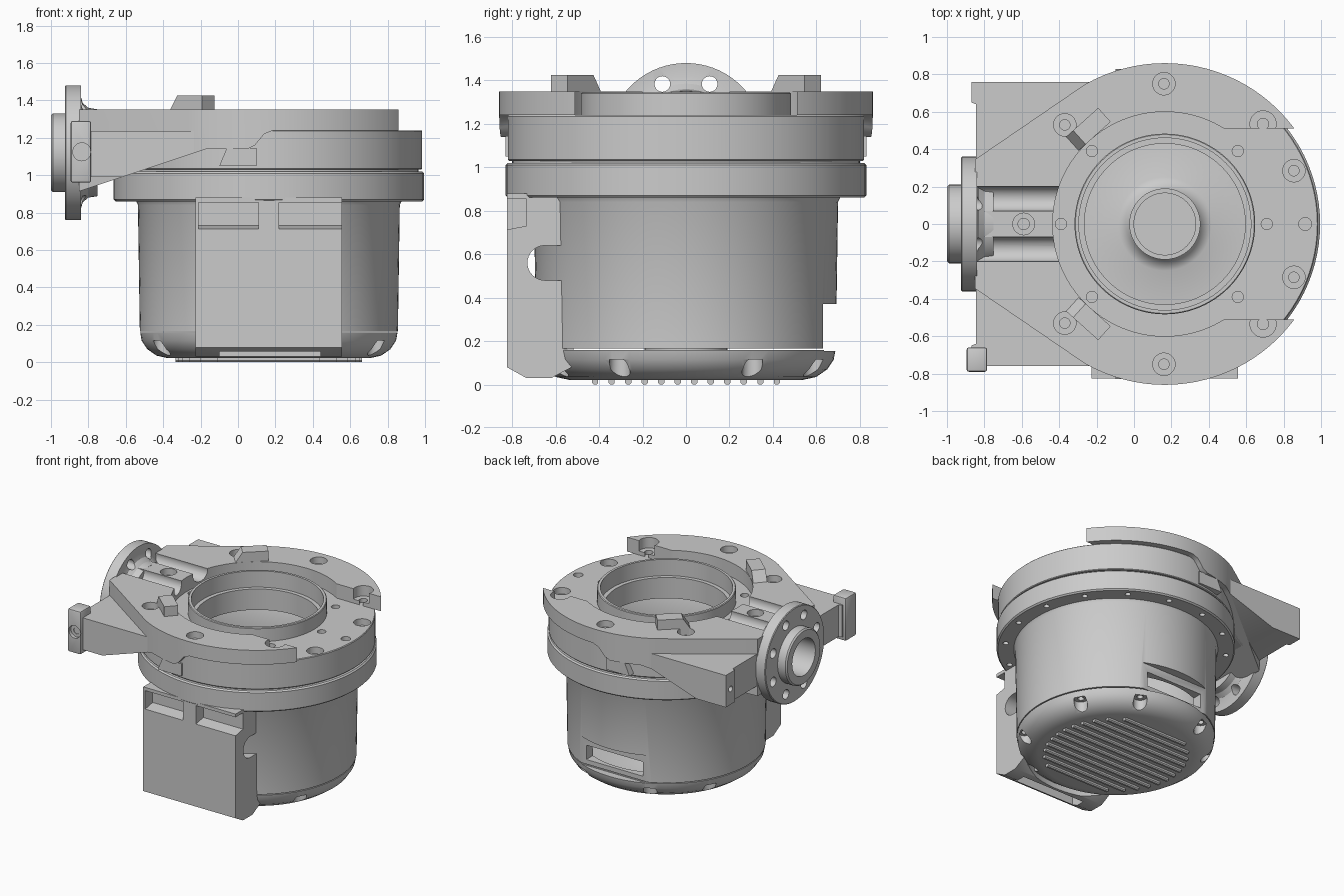
import bpy, bmesh
from math import sin, cos, pi, radians

if "Cube" in bpy.data.objects:
    bpy.data.objects.remove(bpy.data.objects["Cube"])

CX = 0.165      # vertical main axis
FZ = 1.12       # height of the horizontal side flange axis


def finish(name, bm):
    bmesh.ops.remove_doubles(bm, verts=bm.verts, dist=1e-5)
    bmesh.ops.recalc_face_normals(bm, faces=bm.faces)
    mesh = bpy.data.meshes.new(name)
    bm.to_mesh(mesh)
    bm.free()
    ob = bpy.data.objects.new(name, mesh)
    bpy.context.collection.objects.link(ob)
    return ob


def prism(name, pts, axis, a, b):
    """Extrude a 2D outline along an axis from a to b."""
    place = {'x': lambda p, h: (h, p[0], p[1]),
             'y': lambda p, h: (p[0], h, p[1]),
             'z': lambda p, h: (p[0], p[1], h)}[axis]
    bm = bmesh.new()
    lo = [bm.verts.new(place(p, a)) for p in pts]
    hi = [bm.verts.new(place(p, b)) for p in pts]
    bm.faces.new(lo)
    bm.faces.new(hi[::-1])
    n = len(pts)
    for i in range(n):
        j = (i + 1) % n
        bm.faces.new((lo[i], lo[j], hi[j], hi[i]))
    return finish(name, bm)


def box(name, x0, x1, y0, y1, z0, z1):
    return prism(name, [(x0, y0), (x1, y0), (x1, y1), (x0, y1)], 'z', z0, z1)


def arc(c, r, a0, a1, n):
    return [(c[0] + r * cos(radians(a0 + (a1 - a0) * i / n)),
             c[1] + r * sin(radians(a0 + (a1 - a0) * i / n))) for i in range(n + 1)]


def cyl(axis, c, r, a, b, n=28, name="cutter"):
    return prism(name, arc(c, r, 0, 360, n)[:-1], axis, a, b)


def revolve(name, prof, axis='z', n=96):
    """Spin a closed (radius, height) profile round the main or flange axis."""
    bm = bmesh.new()
    rings = []
    for i in range(n):
        c, s = cos(2 * pi * i / n), sin(2 * pi * i / n)
        rings.append([bm.verts.new((CX + r * c, r * s, h) if axis == 'z'
                                   else (h, r * c, FZ + r * s)) for r, h in prof])
    m = len(prof)
    for i in range(n):
        p, q = rings[i], rings[(i + 1) % n]
        for k in range(m):
            l = (k + 1) % m
            if prof[k][0] == 0 and prof[l][0] == 0:
                continue
            bm.faces.new((p[k], q[k], q[l], p[l]))
    return finish(name, bm)


def cut(ob, cutters):
    for c in cutters:
        c.hide_render = True
        mod = ob.modifiers.new("cut", 'BOOLEAN')
        mod.operation, mod.solver, mod.object = 'DIFFERENCE', 'EXACT', c
    dg = bpy.context.evaluated_depsgraph_get()
    dg.update()
    mesh = bpy.data.meshes.new_from_object(ob.evaluated_get(dg))
    ob.modifiers.clear()
    ob.data = mesh
    for c in cutters:
        bpy.data.objects.remove(c)


def bore(x, y, top, r_big, depth, r_small):
    """Counterbored vertical hole."""
    return [cyl('z', (x, y), r_big, top - depth, 1.6), cyl('z', (x, y), r_small, 1.0, 1.59)]


# motor can with its lower bolting flange
can = revolve("motor_can", [
    (.60, .165), (.69, .165), (.70, .84), (.71, .86), (.82, .86), (.83, .87), (.83, 1.01),
    (.82, 1.02), (.66, 1.02), (.64, .95), (.62, .86)])
cuts = [box("cutter", -.3, .65, .63, .9, .15, .37),
        box("cutter", CX - .24, CX + .24, .5, .7, .20, .31)]
for i in range(16):
    a = radians(11.25 + 22.5 * i)
    cuts.append(cyl('z', (CX + .77 * cos(a), .77 * sin(a)), .02, .8, .94, 16))
cut(can, cuts)

# domed bottom cap with bearing hub and screw notches
cap = revolve("bottom_cap", [
    (0, .022), (.54, .022), (.60, .035), (.65, .07), (.68, .115), (.688, .158), (.61, .158),
    (.60, .10), (.25, .08), (.21, .10), (.19, .13), (.19, .20), (.165, .20), (.165, .09), (0, .09)])
cuts = [box("cutter", -.1, .43, .63, .9, .155, .3)]
for a in (28, 65, 115, 152, 208, 245, 295, 332):
    c = (CX + .65 * cos(radians(a)), .65 * sin(radians(a)))
    cuts.append(cyl('z', c, .048, -.1, .115))
    cuts.append(cyl('z', c, .022, -.1, .15, 16))
cut(cap, cuts)

# parallel cooling ribs underneath
for i in range(12):
    y = -.418 + .076 * i
    half = (.50 ** 2 - y * y) ** .5
    prism("cooling_rib", [(y - .014, .03), (y - .014, .008), (y - .007, 0), (y + .007, 0),
                          (y + .014, .008), (y + .014, .03)], 'x', CX - half, CX + half)

# upper ring with raised centring rim
ring = revolve("upper_ring", [
    (.43, 1.06), (.62, 1.06), (.64, 1.0), (.80, 1.0), (.80, 1.03), (.815, 1.03), (.82, 1.035),
    (.82, 1.235), (.815, 1.24), (.483, 1.24), (.483, 1.34), (.478, 1.345), (.46, 1.345),
    (.46, 1.22), (.43, 1.22)])
cuts = [cyl('z', (.915, 0), .034, .95, 1.5), cyl('z', (.71, 0), .03, 1.15, 1.5),
        cyl('z', (-.39, 0), .03, 1.15, 1.5)]
for s in (1, -1):
    cuts += bore(.855, .285 * s, 1.24, .06, .05, .028)
    cuts += [cyl('z', (x, .39 * s), .03, 1.15, 1.5) for x in (.555, -.225)]
cut(ring, cuts)


# region below the curved skirt line, used to trim the carrier
def under_skirt():
    return prism("cutter", [(-1.1, .83), (-.17, 1.14), (.05, 1.14), (.09, 1.16), (.14, 1.22),
                            (.19, 1.24), (1.2, 1.24), (1.2, .5), (-1.1, .5)], 'y', -1.1, 1.1)


# raised carrier plate that narrows to the side flange
outline = arc((CX, 0), .86, -120, 120, 64) + [(-.85, .345), (-.85, -.345)]
carrier = prism("carrier_plate", outline, 'z', .8, 1.35)
cuts = [under_skirt(), cyl('z', (CX, 0), .60, .7, 1.5, 96),
        box("cutter", CX, 1.2, -.51, .51, .7, 1.5), cyl('x', (0, FZ), .14, -1.1, -.5, 40)]
for s in (1, -1):
    cuts.append(cyl('x', (.135 * s, 1.335), .066, -.85, -.3))
    for x, y in ((.16, .75), (-.37, .53)):
        cuts += bore(x, y * s, 1.35, .06, .05, .028)
    cuts += bore(.69, .535 * s, 1.35, .07, .08, .03)
cuts += bore(-.59, 0, 1.35, .058, .05, .03)
cut(carrier, cuts)

# side wings, trimmed to the same underside
for s in (1, -1):
    wing = prism("side_wing", [(-.845, .25 * s), (-.845, .64 * s), (-.87, .65 * s),
                               (-.87, .76 * s), (-.2, .76 * s), (-.3, .35 * s)], 'z', .99, 1.235)
    cut(wing, [under_skirt(), cyl('z', (CX, 0), .65, .7, 1.5, 64),
               cyl('x', (.70 * s, 1.11), .022, -1, -.75, 16)])

    # locating lug on the recess edge
    lug = prism("locating_lug", [(-.12, 1.22), (-.12, 1.35), (-.07, 1.425), (.11, 1.425),
                                 (.11, 1.22)], 'y', -.05, .05)
    lug.location = (-.24, .51 * s, 0)
    lug.rotation_euler = (0, 0, radians(42 * s))

    # small pad under the skirt
    prism("skirt_pad", [(-.10, 1.05), (.10, 1.05), (.10, 1.145), (-.06, 1.145)],
          'y', .70 * s, .83 * s)

# clamp block on the front wing
clamp = box("clamp_block", -.895, -.785, -.79, -.66, .96, 1.29)
bev = clamp.modifiers.new("bevel", 'BEVEL')
bev.width, bev.segments = .012, 2
cut(clamp, [cyl('y', (-.835, 1.125), .048, -.9, -.765), cyl('y', (-.835, 1.125), .025, -.9, -.6)])

# horizontal pipe flange with eight bolt holes
flange = revolve("pipe_flange", [
    (.14, -1.0), (.20, -1.0), (.21, -.99), (.21, -.925), (.355, -.925), (.36, -.92), (.36, -.84),
    (.30, -.84), (.265, -.83), (.24, -.80), (.232, -.75), (.14, -.75)], 'x', 72)
cut(flange, [cyl('x', (.285 * cos(radians(22.5 + 45 * i)), FZ + .285 * sin(radians(22.5 + 45 * i))),
                 .036, -1.1, -.75, 20) for i in range(8)])

# terminal box on the front of the can
tbox = prism("terminal_box", [(-.45, .88), (-.825, .88), (-.825, .08), (-.735, .03), (-.62, .03),
                              (-.45, .12)], 'x', CX - .392, CX + .392)
cut(tbox, [cyl('z', (CX, 0), .65, -.2, 1.2, 96),
           prism("cutter", [(-.95, .69), (-.735, .73), (-.735, .855), (-.95, .855)],
                 'x', -.21, .11),
           prism("cutter", [(-.95, .69), (-.735, .73), (-.735, .855), (-.95, .855)],
                 'x', .22, .60),
           box("cutter", -.1, .44, -.785, -.67, -.1, .40),
           prism("cutter", [(-.5, .48)] + arc((-.65, .56), .08, 270, 90, 16) + [(-.5, .64)],
                 'x', -.4, .7)])

# smooth shading with crisp edges
bpy.ops.object.select_all(action='DESELECT')
for ob in bpy.context.scene.objects:
    ob.select_set(True)
    bpy.context.view_layer.objects.active = ob
bpy.ops.object.shade_smooth_by_angle(angle=radians(30))
